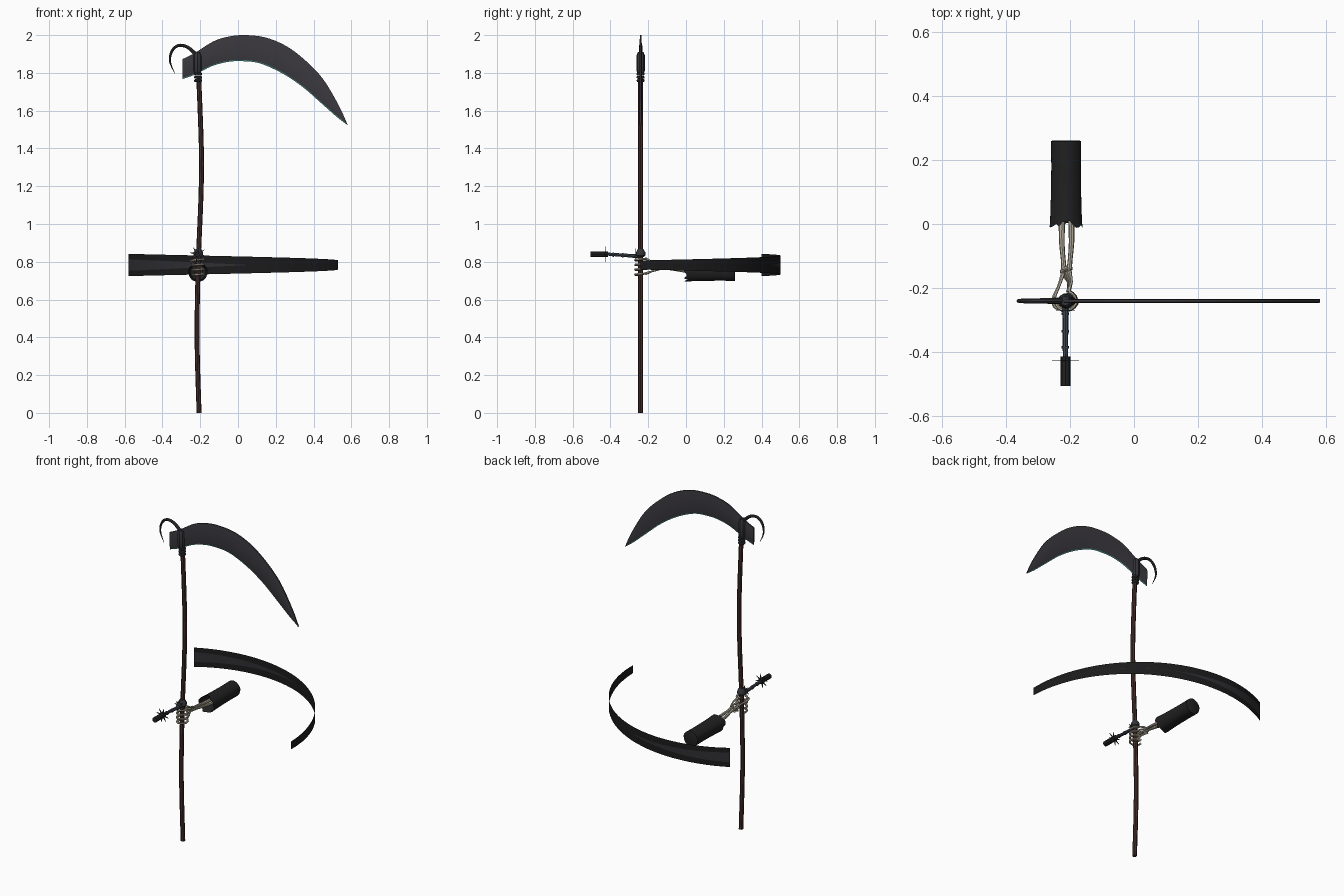
import bpy, bmesh, math, random
from mathutils import Vector as V

if "Cube" in bpy.data.objects:
    bpy.data.objects.remove(bpy.data.objects["Cube"])
random.seed(4)


def material(name, r, g, b):
    m = bpy.data.materials.new(name)
    m.diffuse_color = (r, g, b, 1)
    m.use_nodes = True
    m.node_tree.nodes["Principled BSDF"].inputs["Base Color"].default_value = m.diffuse_color
    return m


WOOD = material("dark wood", .06, .028, .024)
BLADE = material("blade grey", .045, .042, .05)
EDGE = material("teal edge", .06, .28, .25)
IRON = material("dark iron", .035, .036, .041)
STEEL = material("blue steel", .05, .06, .08)
BONE = material("bone", .46, .42, .33)
CLOTH = material("black cloth", .015, .015, .016)
TRAIL = material("trail black", .011, .011, .012)
STREAK = material("trail grey", .028, .028, .033)

SX, SY = -.21, -.24     # shaft axis


def finish(name, bm, mats, smooth=True, fix=True):
    if fix:
        bmesh.ops.recalc_face_normals(bm, faces=bm.faces)
    me = bpy.data.meshes.new(name)
    bm.to_mesh(me)
    bm.free()
    for m in mats:
        me.materials.append(m)
    ob = bpy.data.objects.new(name, me)
    bpy.context.collection.objects.link(ob)
    if smooth:
        bpy.context.view_layer.objects.active = ob
        ob.select_set(True)
        bpy.ops.object.shade_smooth_by_angle(angle=math.radians(40))
        ob.select_set(False)
    return ob


def spline(pts, n):
    """Catmull-Rom resampling of points (any dimension)."""
    out, last = [], len(pts) - 1
    for k in range(n + 1):
        t = k / n * last
        i = min(int(t), last - 1)
        t -= i
        p0, p1, p2, p3 = (pts[max(0, min(last, i + j))] for j in (-1, 0, 1, 2))
        out.append(tuple(.5 * (2*b + (c - a)*t + (2*a - 5*b + 4*c - d)*t*t + (3*b - a - 3*c + d)*t**3)
                         for a, b, c, d in zip(p0, p1, p2, p3)))
    return out


def tube(bm, pts, sides=8):
    """Sweep a round section along (x, y, z, radius) points."""
    rings = []
    side = None
    for i, p in enumerate(pts):
        d = (V(pts[min(i + 1, len(pts) - 1)][:3]) - V(pts[max(i - 1, 0)][:3])).normalized()
        if side is None:
            side = d.orthogonal()
        side = (side - d * side.dot(d)).normalized()
        up = d.cross(side)
        rings.append([bm.verts.new(V(p[:3]) + p[3] * (side * math.cos(a) + up * math.sin(a)))
                      for a in (2 * math.pi * k / sides for k in range(sides))])
    for r, s in zip(rings, rings[1:]):
        for k in range(sides):
            bm.faces.new((r[k], r[(k + 1) % sides], s[(k + 1) % sides], s[k]))
    bm.faces.new(rings[0])
    bm.faces.new(rings[-1])


def tubes(name, paths, mat, sides=8):
    bm = bmesh.new()
    for p in paths:
        tube(bm, p, sides)
    return finish(name, bm, [mat])


# shaft: gently bent wooden pole
tubes("shaft", [spline([(-.206, SY, 0, .013), (-.217, SY, .4, .013), (-.21, SY, .8, .013),
                        (-.196, SY, 1.15, .013), (-.194, SY, 1.4, .013), (-.208, SY, 1.78, .013)], 20)], WOOD)

# socket that holds the blade, with binding rings
tubes("blade_socket", [[(-.215, SY, 1.80, .018), (-.215, SY, 1.815, .023), (-.215, SY, 1.89, .023),
                        (-.215, SY, 1.91, .015)]], IRON)
tubes("socket_rings", [[(-.211, SY, z, .017), (-.211, SY, z + .004, .021),
                        (-.211, SY, z + .011, .021), (-.211, SY, z + .015, .017)]
                       for z in (1.752, 1.769, 1.786)], IRON)

# blade: lens-like crescent with a thin coloured cutting edge
spine = spline([(-.294, 1.873), (-.23, 1.905), (-.13, 1.967), (-.05, 1.992), (.03, 2.0), (.14, 1.989),
                (.25, 1.945), (.35, 1.872), (.45, 1.768), (.535, 1.625), (.58, 1.525)], 40)
belly = spline([(-.294, 1.767), (-.23, 1.79), (-.14, 1.835), (-.06, 1.857), (.01, 1.862), (.11, 1.852),
                (.23, 1.80), (.34, 1.727), (.44, 1.64), (.525, 1.565), (.578, 1.525)], 40)
bm = bmesh.new()
rows = []
for (x0, z0), (x1, z1) in zip(spine, belly):
    length = max(math.hypot(x1 - x0, z1 - z0), .001)
    t = max(.3, 1 - .006 / length)
    row = []
    for f, h in ((0, .004), (.35, .006), (t, .002), (1, 0), (t, -.002), (.35, -.006), (0, -.004)):
        row.append(bm.verts.new((x0 + (x1 - x0) * f, SY + h, z0 + (z1 - z0) * f)))
    rows.append(row)
for r, s in zip(rows, rows[1:]):
    for k in range(7):
        f = bm.faces.new((r[k], r[(k + 1) % 7], s[(k + 1) % 7], s[k]))
        f.material_index = 1 if k in (2, 3) else 0
bm.faces.new(rows[0])
bm.faces.new(rows[-1])
finish("blade", bm, [BLADE, EDGE])

# curled hook behind the blade
tubes("rear_hook", [spline([(-.215, SY, 1.89, .010), (-.265, SY, 1.935, .009), (-.315, SY, 1.945, .008),
                            (-.35, SY, 1.915, .007), (-.36, SY, 1.86, .005), (-.335, SY, 1.798, .001)], 20)], IRON)

# skeletal hand: fingers curl around the shaft, metacarpals run to the wrist
wrist = V((-.213, -.148, .772))
fingers, palm = [], []
for i, z in enumerate((.738, .764, .79, .816)):
    arc = []
    for k in range(13):
        a = math.radians(75 - k * 23)
        swell = .0055 + (.0018 if k % 4 == 0 else 0)
        arc.append((SX - .001 * i + .031 * math.cos(a), SY + .029 * math.sin(a), z - .0008 * k, swell))
    fingers.append(arc)
    start = wrist + V((.012 * (i - 1.5) / 1.5, 0, .012 * (i - 1.5) / 1.5))
    end = V(arc[0][:3])
    mid = (start + end) / 2 + V((.008, 0, 0))
    palm.append([(*start, .007), (*mid, .0045), (*end, .0075)])
thumb = spline([(-.222, -.155, .775, .007), (-.235, -.195, .79, .005), (-.25, -.23, .80, .0065),
                (-.25, -.255, .805, .005), (-.235, -.268, .805, .003)], 10)
tubes("fingers", fingers, BONE, 6)
tubes("palm_bones", palm + [thumb], BONE, 6)

# wrist knobs and the two forearm bones
bm = bmesh.new()
for dx, dy, dz in ((-.01, 0, 0), (.01, 0, 0), (0, .008, .008), (0, .004, -.009)):
    r = bmesh.ops.create_icosphere(bm, subdivisions=1, radius=.0095)
    bmesh.ops.translate(bm, verts=r["verts"], vec=wrist + V((dx, dy, dz)))
finish("wrist_bones", bm, [BONE])
tubes("forearm_bones", [spline([(SX + s * .008, -.142, .772, .010), (SX + s * .010, -.12, .768, .0075),
                                (SX + s * .015, -.06, .76, .0085), (SX + s * .015, .0, .752, .010),
                                (SX + s * .013, .10, .745, .012)], 10) for s in (-1, 1)], BONE)

# sleeve: closed at the back, ragged open cuff at the front
bm = bmesh.new()
N = 28
rings = []
for y, r in ((.26, .043), (.258, .047), (.18, .046), (.10, .047), (.03, .049), (0, .051),
             (.012, .044), (.10, .040)):
    ring = []
    for k in range(N):
        a = 2 * math.pi * k / N
        rag = random.uniform(-.014, .012) if y == 0 else 0
        fold = 1 + .02 * math.sin(5 * a)
        ring.append(bm.verts.new((-.212 + r * fold * math.cos(a), y + rag, .745 + r * fold * math.sin(a))))
    rings.append(ring)
for r, s in zip(rings, rings[1:]):
    for k in range(N):
        bm.faces.new((r[k], r[(k + 1) % N], s[(k + 1) % N], s[k]))
bm.faces.new(rings[0])
finish("sleeve", bm, [CLOTH])

# collar on the shaft above the hand
tubes("shaft_collar", [[(SX, SY, .826, .016), (SX, SY, .834, .025), (SX, SY, .85, .025),
                        (SX, SY, .868, .015)]], IRON, 10)

# ringed rod sticking out to the front, with a dark end grip
tubes("front_rod", [[(-.214, -.25, .829, .010), (-.214, -.42, .841, .008)]], STEEL)
tubes("rod_rings", [[(-.214, y - .004, .84 + (y + .42) * -.07, .0115), (-.214, y + .004, .84 + (y + .42) * -.07, .0115)]
                    for y in (-.28, -.335, -.385)], STEEL)
tubes("rod_grip", [[(-.214, -.505, .84, .0155), (-.214, -.413, .84, .0155)]], CLOTH)

# thin spiked star on the rod
bm = bmesh.new()
for y in (-.428, -.27):
    ring = []
    for k in range(16):
        a = 2 * math.pi * (k + .5) / 16
        r = (.043 if y < -.4 else .03) if k % 2 else .015
        ring.append(bm.verts.new((-.214 + r * math.cos(a), y, .84 + r * math.sin(a))))
    f = bm.faces.new(ring)
    new = bmesh.ops.extrude_face_region(bm, geom=[f])["geom"]
    bmesh.ops.translate(bm, verts=[g for g in new if isinstance(g, bmesh.types.BMVert)], vec=(0, .002, 0))
finish("spiked_stars", bm, [IRON], smooth=False)

# swing trail: paper-thin arc about the shaft, grey streak fading out in the middle
bm = bmesh.new()
cols = []
M = 36
for k in range(M + 1):
    t = k / M
    a = math.radians(120 * (1 - t))
    half = .059 + (.024 - .059) * t
    core = max(.0005, .031 * (1 - t / .43))
    cols.append([bm.verts.new((SX + .74 * math.cos(a), SY + .74 * math.sin(a), .783 + h))
                 for h in (-half, -core, core, half)])
for c, d in zip(cols, cols[1:]):
    for j in range(3):
        f = bm.faces.new((c[j], c[j + 1], d[j + 1], d[j]))
        f.material_index = 1 if j == 1 else 0
finish("swing_trail", bm, [TRAIL, STREAK], fix=False)
